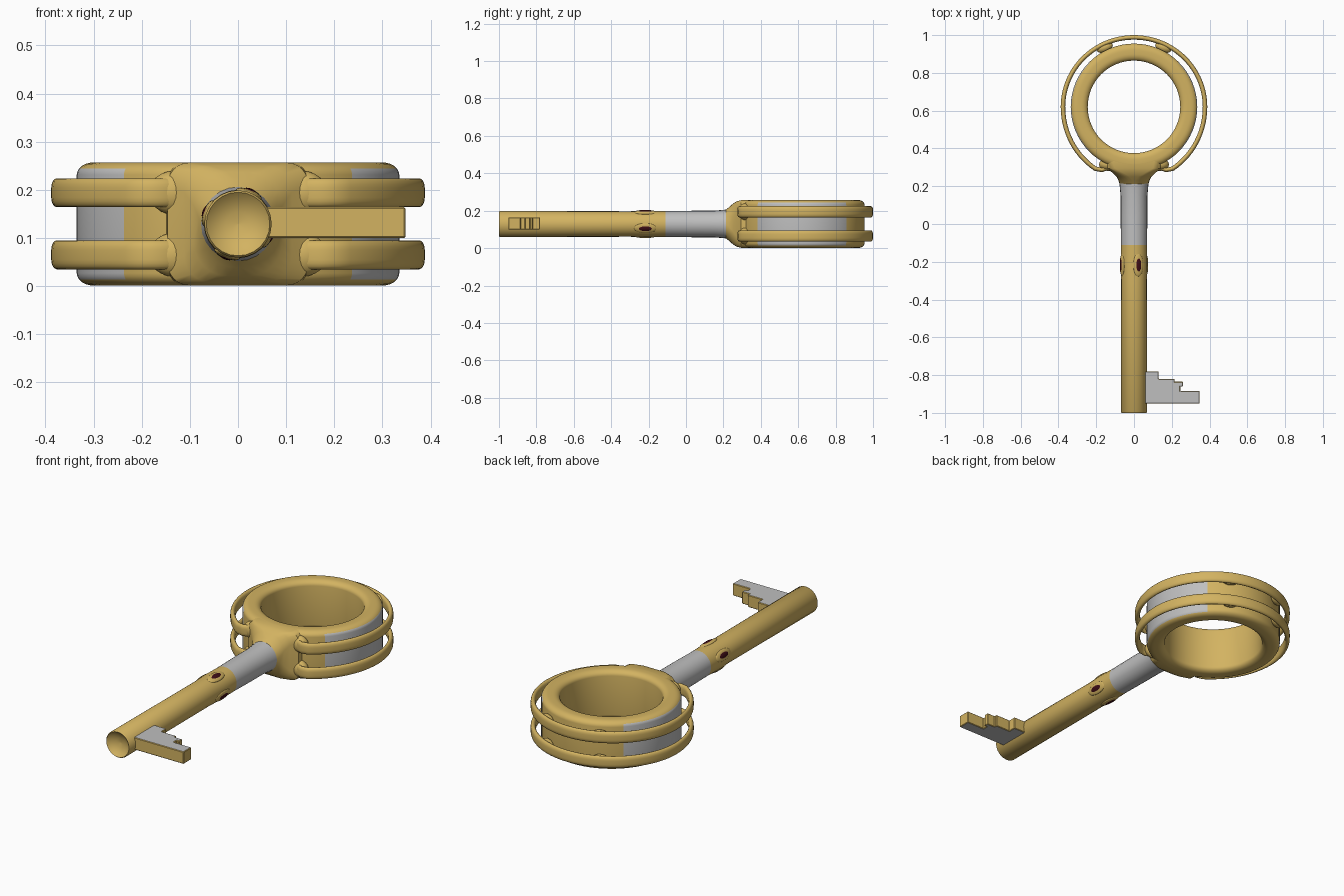
import bpy, bmesh, math
from mathutils import Vector

if "Cube" in bpy.data.objects:
    bpy.data.objects.remove(bpy.data.objects["Cube"], do_unlink=True)

MID = 0.129        # height of the key's centre line
HUB = 0.62         # y of the ring centre
UP = Vector((0, 0, 1))
SIDE = Vector((1, 0, 0))


def material(name, colour):
    mat = bpy.data.materials.new(name)
    mat.use_nodes = True
    mat.diffuse_color = (*colour, 1)
    mat.node_tree.nodes["Principled BSDF"].inputs["Base Color"].default_value = (*colour, 1)
    return mat


GOLD = material("gold", (0.65, 0.45, 0.12))
SILVER = material("silver", (0.52, 0.52, 0.52))
GARNET = material("dark red", (0.05, 0.004, 0.008))


def finish(name, bm, mats, rule=None, angle=40):
    """Clean the mesh, colour its faces by a rule and smooth it."""
    bmesh.ops.remove_doubles(bm, verts=bm.verts, dist=0.0002)
    bmesh.ops.recalc_face_normals(bm, faces=bm.faces)
    if rule:
        for face in bm.faces:
            face.material_index = int(rule(face.calc_center_median(), face.normal))
    mesh = bpy.data.meshes.new(name)
    bm.to_mesh(mesh)
    bm.free()
    for mat in mats:
        mesh.materials.append(mat)
    obj = bpy.data.objects.new(name, mesh)
    bpy.context.collection.objects.link(obj)
    bpy.ops.object.select_all(action="DESELECT")
    obj.select_set(True)
    bpy.context.view_layer.objects.active = obj
    bpy.ops.object.shade_smooth_by_angle(angle=math.radians(angle))
    return obj


def section(centre, across, a, b, ra, rb, steps=6):
    """Rounded rectangle of half sizes a, b with elliptical corners."""
    points = []
    for quarter in range(4):
        sx = 1 if quarter in (0, 3) else -1
        sy = 1 if quarter < 2 else -1
        for i in range(steps + 1):
            t = math.pi / 2 * (quarter + i / steps)
            points.append(centre + across * (sx * (a - ra) + ra * math.cos(t))
                          + UP * (sy * (b - rb) + rb * math.sin(t)))
    return points


def loft(sections, closed=False):
    """Skin a row of sections, capping the ends unless closed."""
    bm = bmesh.new()
    rows = [[bm.verts.new(p) for p in s] for s in sections]
    pairs = list(zip(rows, rows[1:]))
    if closed:
        pairs.append((rows[-1], rows[0]))
    else:
        bm.faces.new(rows[0])
        bm.faces.new(rows[-1])
    for low, high in pairs:
        for i in range(len(low)):
            j = (i + 1) % len(low)
            bm.faces.new((low[i], low[j], high[j], high[i]))
    return bm


def round_at(y, r):
    return section(Vector((0, y, MID)), SIDE, r, r, r, r)


# Shaft with a hollow tip and a silver sleeve
shaft = [(-0.972, 0.001), (-0.976, 0.025), (-0.985, 0.05), (-1, 0.066), (-0.995, 0.07),
         (-0.3, 0.068), (-0.215, 0.071), (-0.11, 0.069), (0.04, 0.071), (0.15, 0.071), (0.215, 0.077)]
finish("shaft", loft([round_at(y, r) for y, r in shaft]), [GOLD, SILVER],
       lambda c, n: c.y > -0.11)

# Collar flaring from the shaft into the ring
collar = [(0.212, 0.076, 0.076, 0.076), (0.23, 0.082, 0.09, 0.076), (0.25, 0.092, 0.108, 0.07),
          (0.27, 0.112, 0.121, 0.055), (0.295, 0.146, 0.1275, 0.045), (0.34, 0.15, 0.1275, 0.04)]
finish("collar", loft([section(Vector((0, y, MID)), SIDE, a, b, r, r) for y, a, b, r in collar]), [GOLD])

# Ring handle with silver panels on both sides
RING = 64
ring = []
for i in range(RING):
    t = math.tau * i / RING
    out = Vector((math.cos(t), math.sin(t), 0))
    ring.append(section(Vector((0, HUB, MID)) + out * 0.29, out, 0.045, 0.128, 0.035, 0.026))


def side_panel(c, n):
    x, y = c.x, c.y - HUB
    return abs(x) > abs(y) and math.hypot(x, y) > 0.328 and abs(c.z - MID) < 0.112


finish("ring_handle", loft(ring, closed=True), [GOLD, SILVER], side_panel)

# Two flat wire hoops around the ring, curling into the collar
half = [Vector((0.1, 0.325, 0)), Vector((0.135, 0.3, 0)), Vector((0.17, 0.286, 0))]
for i in range(37):
    t = math.radians(-57 + 147 * i / 36)
    half.append(Vector((0.376 * math.cos(t), HUB + (0.368 if t > 0 else 0.39) * math.sin(t), 0)))
path = half + [Vector((-p.x, p.y, 0)) for p in reversed(half[:-1])]
for label, z in (("lower", 0.065), ("upper", 0.194)):
    rows = []
    for i, p in enumerate(path):
        along = (path[min(i + 1, len(path) - 1)] - path[max(i - 1, 0)]).normalized()
        rows.append(section(p + UP * z, along.cross(UP), 0.012, 0.03, 0.0115, 0.02, 4))
    finish(label + "_hoop", loft(rows), [GOLD])


def ellipsoid(name, centre, size, mat, turn=0):
    bm = bmesh.new()
    bmesh.ops.create_uvsphere(bm, u_segments=24, v_segments=12, radius=1)
    bmesh.ops.scale(bm, vec=size, verts=bm.verts)
    obj = finish(name, bm, [mat])
    obj.location = centre
    obj.rotation_euler.y = -turn
    return obj


# Blended joints: hoops to ring at the back, hoops to collar at the front
for label, x in (("left", 1), ("right", -1)):
    for level, z in (("lower", 0.065), ("upper", 0.194)):
        back = ellipsoid(f"{level}_{label}_back_joint", (x * 0.155, 0.935, z), (0.045, 0.026, 0.028), GOLD)
        back.rotation_euler.z = -x * 0.4
        ellipsoid(f"{level}_{label}_front_joint", (x * 0.135, 0.315, z), (0.05, 0.034, 0.045), GOLD)

# Four oval stones in raised settings around the shaft
for i in range(4):
    t = math.radians(-20 + 90 * i)
    spot = Vector((math.cos(t), 0, math.sin(t))) * 0.066 + Vector((0, -0.217, MID))
    ellipsoid(f"setting_{i + 1}", spot, (0.01, 0.062, 0.028), GOLD, t)
    ellipsoid(f"stone_{i + 1}", spot, (0.0125, 0.046, 0.019), GARNET, t)

# Stepped bit with silver flats and gold edges
outline = [(0.05, -0.95), (0.348, -0.95), (0.348, -0.885), (0.245, -0.885), (0.245, -0.86), (0.26, -0.86),
           (0.26, -0.835), (0.215, -0.835), (0.215, -0.82), (0.13, -0.82), (0.13, -0.78), (0.05, -0.78)]
bm = bmesh.new()
base = bm.faces.new([bm.verts.new((x, y, 0.1)) for x, y in outline])
top = bmesh.ops.extrude_face_region(bm, geom=[base])
bmesh.ops.translate(bm, vec=(0, 0, 0.064), verts=[v for v in top["geom"] if isinstance(v, bmesh.types.BMVert)])
bmesh.ops.recalc_face_normals(bm, faces=bm.faces)
bmesh.ops.bevel(bm, geom=bm.edges[:], offset=0.003, segments=1, affect="EDGES")
finish("bit", bm, [GOLD, SILVER], lambda c, n: abs(n.z) > 0.9, 30)
